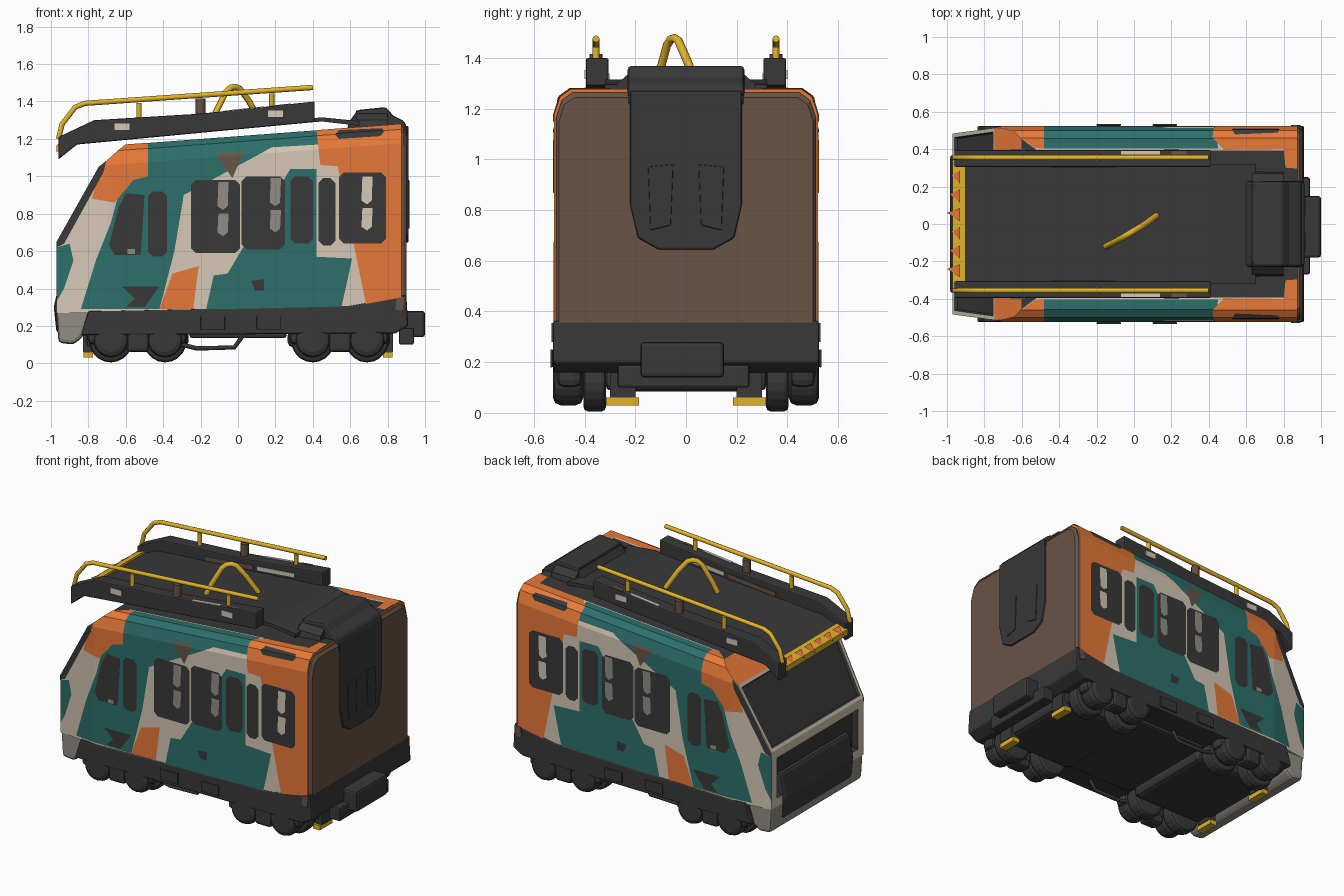
import bpy, bmesh, math
from mathutils import Vector

cube = bpy.data.objects.get("Cube")
if cube:
    bpy.data.objects.remove(cube, do_unlink=True)


def material(name, r, g, b):
    m = bpy.data.materials.new(name)
    m.use_nodes = True
    m.diffuse_color = (r, g, b, 1)
    bsdf = m.node_tree.nodes["Principled BSDF"]
    bsdf.inputs["Base Color"].default_value = (r, g, b, 1)
    bsdf.inputs["Roughness"].default_value = 0.7
    return m


TEAL = material("teal", 0.026, 0.16, 0.145)
ORANGE = material("orange", 0.85, 0.2, 0.042)
BEIGE = material("beige", 0.66, 0.57, 0.46)
DARK = material("charcoal", 0.04, 0.04, 0.04)
BROWN = material("brown", 0.14, 0.087, 0.06)
YELLOW = material("yellow", 0.76, 0.45, 0.022)
GREY = material("warm grey", 0.29, 0.265, 0.23)


def finish(name, bm, *mats):
    me = bpy.data.meshes.new(name)
    bm.to_mesh(me)
    bm.free()
    ob = bpy.data.objects.new(name, me)
    bpy.context.collection.objects.link(ob)
    for m in mats:
        me.materials.append(m)
    return ob


def prism(name, pts, axis, lo, hi, mat, bevel=0.0):
    """Extrude an outline, (x, z) along y or (y, z) along x."""
    bm = bmesh.new()
    place = (lambda a, b, c: (a, c, b)) if axis == 'y' else (lambda a, b, c: (c, a, b))
    face = bm.faces.new([bm.verts.new(place(a, b, lo)) for a, b in pts])
    move = (0, hi - lo, 0) if axis == 'y' else (hi - lo, 0, 0)
    new = bmesh.ops.extrude_face_region(bm, geom=[face])['geom']
    bmesh.ops.translate(bm, vec=move, verts=[v for v in new if isinstance(v, bmesh.types.BMVert)])
    bmesh.ops.recalc_face_normals(bm, faces=bm.faces)
    ob = finish(name, bm, mat)
    if bevel:
        mod = ob.modifiers.new("bevel", 'BEVEL')
        mod.width, mod.segments = bevel, 2
    return ob


def box(name, x, y, z, mat, bevel=0.0):
    outline = [(x[0], z[0]), (x[1], z[0]), (x[1], z[1]), (x[0], z[1])]
    return prism(name, outline, 'y', y[0], y[1], mat, bevel)


def drum(name, x, y, z, r, width, bevel=0.02):
    n = 20
    ring = [(x + r * math.cos(math.tau * i / n), z + r * math.sin(math.tau * i / n)) for i in range(n)]
    return prism(name, ring, 'y', y - width / 2, y + width / 2, DARK, bevel)


def tube(name, pts, r, mat):
    cu = bpy.data.curves.new(name, 'CURVE')
    cu.dimensions, cu.bevel_depth, cu.bevel_resolution = '3D', r, 2
    cu.use_fill_caps = True
    sp = cu.splines.new('POLY')
    sp.points.add(len(pts) - 1)
    for p, co in zip(sp.points, pts):
        p.co = (*co, 1)
    cu.materials.append(mat)
    ob = bpy.data.objects.new(name, cu)
    bpy.context.collection.objects.link(ob)


# Body shell rules: sloping roofline, rounded shoulder, tapered nose
SLOPE, NOSE, BEND, TAIL = 0.075, -0.97, -0.7, 0.875
SHOULDER = [(0.1, 0.52), (0.03, 0.497), (0.0, 0.455)]
CUTS = [((NOSE, 0.65), (-0.745, 1.05)), ((-0.745, 1.05), (-0.61, 1.16))]


def roof(x):
    return 1.276 + SLOPE * (x - 0.86)


def taper(x):
    return 1 - 0.07 * max(0, (BEND - x) / (BEND - NOSE))


def cut_nose(bm, fill):
    for (ax, az), (bx, bz) in CUTS:
        res = bmesh.ops.bisect_plane(bm, geom=bm.verts[:] + bm.edges[:] + bm.faces[:], plane_co=(ax, 0, az),
                                     plane_no=(az - bz, 0, bx - ax), clear_outer=True)
        if fill:
            edges = [e for e in res['geom_cut'] if isinstance(e, bmesh.types.BMEdge)]
            bmesh.ops.contextual_create(bm, geom=edges)


def loft(stations, scale, bottom):
    bm = bmesh.new()
    rings = []
    for x, s in zip(stations, scale):
        half = [(0.52, bottom)] + [(y, roof(x) - d) for d, y in SHOULDER]
        ring = half + [(-y, z) for y, z in reversed(half)]
        rings.append([bm.verts.new((x, y * s * taper(x), bottom + (z - bottom) * s)) for y, z in ring])
    for a, b in zip(rings, rings[1:]):
        for i in range(len(a)):
            j = (i + 1) % len(a)
            bm.faces.new((a[i], a[j], b[j], b[i]))
    bm.faces.new(rings[0])
    bm.faces.new(rings[-1])
    bmesh.ops.recalc_face_normals(bm, faces=bm.faces)
    return bm


# Body with a shallow dark windscreen, hollowed nose and dark roof
bm = loft((NOSE, BEND, TAIL), (1, 1, 1), 0.27)
cut_nose(bm, True)
bmesh.ops.recalc_face_normals(bm, faces=bm.faces)
bm.normal_update()
for f in bm.faces:
    n = f.normal
    f.material_index = 1 if n.z > 0.98 else 2 if n.x > 0.9 or (n.x < -0.4 and n.z > 0.6) else 0
screen = [f for f in bm.faces if f.normal.x < -0.8 and f.normal.z > 0.3]
nose = [f for f in bm.faces if f.normal.x < -0.95]
for faces, rim, depth in ((screen, 0.03, -0.015), (nose, 0.08, -0.04)):
    bmesh.ops.inset_region(bm, faces=faces, thickness=rim)
    walls = bmesh.ops.inset_region(bm, faces=faces, thickness=0.01, depth=depth)['faces']
    for f in faces + walls:
        f.material_index = 1
finish("body", bm, BEIGE, DARK, ORANGE)
finish("rear_wall", loft((TAIL - 0.01, 0.885, 0.9), (0.985, 0.985, 0.965), 0.3), BROWN)


def skin(name, pts, mat, lift):
    """Lay an (x, height) outline on both flanks; heights past the roofline fold inward."""
    for side, tag in ((1, "left"), (-1, "right")):
        bm = bmesh.new()
        bm.faces.new([bm.verts.new((x, 0, v)) for x, v in pts])
        bmesh.ops.triangulate(bm, faces=bm.faces[:])
        cut_nose(bm, False)
        folds = [((0, 0, roof(0) - d), (-SLOPE, 0, 1)) for d, _ in SHOULDER] + [((BEND, 0, 0), (1, 0, 0))]
        for co, no in folds:
            bmesh.ops.bisect_plane(bm, geom=bm.verts[:] + bm.edges[:] + bm.faces[:], plane_co=co, plane_no=no)
        for v in bm.verts:
            x, d = v.co.x, roof(v.co.x) - v.co.z
            y, z = 0.52, v.co.z
            for (d0, y0), (d1, y1) in zip(SHOULDER, SHOULDER[1:]):
                if d < d0:
                    y = y0 + (y1 - y0) * (d0 - d) / (d0 - d1)
            if d < 0:
                y, z = 0.455 + d, roof(x)
            up = lift if d < 0.05 else 0
            v.co = Vector((x, side * (y * taper(x) + lift), z + up))
        bmesh.ops.recalc_face_normals(bm, faces=bm.faces)
        if sum((f.normal.y * f.calc_area() for f in bm.faces)) * side < 0:
            bmesh.ops.reverse_faces(bm, faces=bm.faces[:])
        finish(tag + "_" + name, bm, mat)


# Painted flank pattern
skin("base_paint", [(NOSE, 0.28), (TAIL, 0.28), (TAIL, 1.34), (NOSE, 1.2)], BEIGE, 0.001)
skin("upper_teal", [(-0.84, 0.29), (-0.76, 0.55), (-0.68, 0.75), (-0.64, 0.9), (-0.55, 0.97), (-0.48, 1.0),
                    (-0.48, 1.23), (0.45, 1.3), (0.43, 1.17), (0.1, 1.15), (-0.23, 1.11), (-0.29, 0.9),
                    (-0.34, 0.6), (-0.42, 0.29)], TEAL, 0.003)
skin("lower_teal", [(-0.17, 0.29), (-0.13, 0.47), (0.1, 0.5), (0.18, 0.57), (0.27, 0.58), (0.28, 1.04),
                    (0.42, 1.04), (0.42, 0.57), (0.61, 0.56), (0.58, 0.42), (0.55, 0.29)], TEAL, 0.003)
skin("nose_teal", [(NOSE, 0.33), (-0.93, 0.4), (-0.88, 0.55), (-0.9, 0.64), (NOSE, 0.62)], TEAL, 0.003)
skin("pillar_trim", [(NOSE, 0.62), (-0.93, 0.64), (-0.72, 1.02), (-0.7, 1.1), (NOSE, 0.8)], DARK, 0.005)
skin("front_orange", [(-0.78, 0.88), (-0.66, 0.86), (-0.56, 0.98), (-0.48, 1.0), (-0.48, 1.23), (-0.7, 1.21)],
     ORANGE, 0.004)
skin("low_orange", [(-0.42, 0.29), (-0.24, 0.29), (-0.21, 0.52), (-0.35, 0.48)], ORANGE, 0.004)
skin("rear_orange", [(0.69, 0.29), (TAIL, 0.29), (TAIL, 1.44), (0.81, 1.43), (0.8, 1.33), (0.48, 1.31),
                     (0.42, 1.24), (0.44, 1.06), (0.6, 1.05), (0.79, 1.06), (0.8, 0.65), (0.72, 0.6)], ORANGE, 0.004)
skin("brown_patch", [(-0.12, 1.12), (0.03, 1.13), (-0.03, 0.99)], BROWN, 0.005)
skin("dark_patch", [(-0.6, 0.3), (-0.55, 0.35), (-0.62, 0.41), (-0.42, 0.41), (-0.5, 0.3)], DARK, 0.005)
skin("small_patch", [(0.07, 0.44), (0.14, 0.45), (0.14, 0.39), (0.09, 0.39)], DARK, 0.005)
skin("shoulder_vent", [(0.52, 1.215), (0.54, 1.2), (0.76, 1.215), (0.78, 1.23), (0.77, 1.25), (0.54, 1.24)],
     DARK, 0.007)

# Windows and the pale seats behind them
skin("cab_window", [(-0.69, 0.63), (-0.66, 0.58), (-0.52, 0.58), (-0.5, 0.9), (-0.6, 0.91), (-0.64, 0.83)],
     DARK, 0.006)
skin("cab_glint", [(-0.59, 0.585), (-0.55, 0.585), (-0.55, 0.61), (-0.59, 0.61)], GREY, 0.008)
WINDOWS = [(-0.48, -0.38, 0.57, 0.92), (-0.25, 0.01, 0.59, 0.98), (0.02, 0.25, 0.61, 1.0),
           (0.28, 0.4, 0.64, 1.0), (0.43, 0.52, 0.63, 0.99), (0.54, 0.79, 0.64, 1.02)]
for i, (a, b, lo, hi) in enumerate(WINDOWS):
    c = 0.025
    skin(f"window_{i}", [(a, lo + c), (a + c, lo), (b - c, lo), (b, lo + c), (b, hi - c), (b - c, hi),
                         (a + c, hi), (a, hi - c)], DARK, 0.006)
for i, (x, z) in enumerate(((-0.08, 0.62), (0.2, 0.64), (0.69, 0.65))):
    for lo, hi in ((0.06, 0.18), (0.2, 0.35)):
        skin(f"seat_glint_{i}", [(x - 0.03, z + lo + 0.02), (x, z + lo), (x + 0.025, z + lo + 0.02), (x + 0.03, z + hi),
                                 (x - 0.025, z + hi)], BEIGE if i == 2 else GREY, 0.008)

# Underframe, nose base and couplers
prism("skirt", [(-0.84, 0.15), (-0.8, 0.28), (0.6, 0.31), (0.9, 0.365), (0.91, 0.2), (0.84, 0.16)],
      'y', -0.525, 0.525, DARK, 0.01)
prism("nose_base", [(-0.88, 0.1), (-0.96, 0.11), (-0.972, 0.29), (-0.78, 0.29), (-0.83, 0.14)],
      'y', -0.485, 0.485, GREY, 0.02)
prism("nose_block", [(-0.97, 0.16), (-0.985, 0.3), (-0.95, 0.46), (-0.88, 0.46), (-0.88, 0.16)],
      'y', -0.37, 0.37, DARK, 0.02)
box("rear_coupler", (0.88, 1.0), (-0.18, 0.15), (0.14, 0.28), DARK, 0.015)
box("coupler_plate", (0.86, 0.94), (-0.27, 0.25), (0.1, 0.19), DARK, 0.01)
box("belly", (-0.26, 0.26), (-0.36, 0.36), (0.135, 0.18), DARK, 0.015)
for s in (-1, 1):
    prism("skirt_corner", [(0.84, 0.29), (0.88, 0.28), (0.89, 0.355), (0.85, 0.35)],
          'y', s * 0.524, s * 0.53, BROWN)
    tube("brake_pipe", [(-0.3, s * 0.4, 0.1), (-0.22, s * 0.4, 0.08), (-0.02, s * 0.4, 0.085), (0.02, s * 0.4, 0.14)],
         0.012, DARK)
    for x in (-0.2, 0.1):
        box("skirt_hatch", (x, x + 0.13), (s * 0.53 - 0.005, s * 0.53 + 0.005), (0.18, 0.25), DARK, 0.003)

# Bogies with wheels, axle boxes and yellow step plates
for end, cx in (("front", -0.535), ("rear", 0.545)):
    box(end + "_bogie", (cx - 0.28, cx + 0.27), (-0.32, 0.32), (0.085, 0.18), DARK, 0.03)
    for s, tag in ((1, "left"), (-1, "right")):
        part = f"{end}_{tag}_"
        box(part + "side_frame", (cx - 0.27, cx + 0.26), (s * 0.46 - 0.05, s * 0.46 + 0.05), (0.1, 0.22), DARK, 0.03)
        box(part + "spring_box", (cx - 0.06, cx + 0.06), (s * 0.47 - 0.05, s * 0.47 + 0.05), (0.06, 0.2), DARK, 0.02)
        for k in (-0.145, 0.145):
            drum(part + "wheel", cx + k, s * 0.36, 0.12, 0.115, 0.09)
            drum(part + "axle_box", cx + k, s * 0.465, 0.125, 0.095, 0.12, 0.03)
        ex = math.copysign(0.8, cx)
        box(part + "step", (ex - 0.025, ex + 0.025), (s * 0.25 - 0.065, s * 0.25 + 0.065), (0.03, 0.06), YELLOW)
        box(part + "step_bracket", (ex - 0.03, ex + 0.03), (s * 0.25 - 0.05, s * 0.25 + 0.05), (0.06, 0.17), DARK)

# Roof deck, rear hump and rear panel
prism("roof_deck", [(-0.95, 1.13), (-0.8, 1.195), (0.45, 1.293), (0.65, 1.27), (0.65, 1.295), (0.45, 1.315),
                    (-0.8, 1.222), (-0.95, 1.16)], 'y', -0.32, 0.32, DARK)
prism("roof_hump", [(0.58, 1.25), (0.6, 1.3), (0.64, 1.355), (0.79, 1.37), (0.83, 1.325), (0.89, 1.295),
                    (0.91, 1.24), (0.9, 1.2)], 'y', -0.23, 0.23, DARK, 0.015)
prism("hump_shoulder", [(-0.28, 1.26), (0.28, 1.26), (0.27, 1.3), (0.21, 1.352), (-0.21, 1.352), (-0.27, 1.3)],
      'x', 0.63, 0.8, DARK)
prism("rear_panel", [(-0.22, 1.27), (-0.22, 0.82), (-0.19, 0.69), (-0.11, 0.645), (0.11, 0.645), (0.19, 0.69),
                     (0.22, 0.82), (0.22, 1.27)], 'x', 0.88, 0.912, DARK, 0.008)
for s in (-1, 1):
    prism("rear_slot", [(s * 0.06, 0.74), (s * 0.14, 0.72), (s * 0.15, 0.97), (s * 0.05, 0.98)],
          'x', 0.9, 0.917, DARK, 0.004)

# Yellow roof lip with orange ragged teeth
prism("roof_lip", [(-0.97, 1.13), (-0.9, 1.16), (-0.9, 1.195), (-0.97, 1.168)], 'y', -0.32, 0.32, YELLOW)
for i in range(6):
    y = -0.25 + 0.1 * i
    bm = bmesh.new()
    bm.faces.new([bm.verts.new(p) for p in ((-0.93, y + 0.035, 1.193), (-1.0 + 0.012 * (i % 3), y + 0.01, 1.162),
                                            (-0.93, y - 0.035, 1.193))])
    finish("lip_tooth", bm, ORANGE)

# Roof side beams with lamps, faded patches, handrails and posts
for s, tag in ((1, "left"), (-1, "right")):
    prism(tag + "_roof_beam", [(-0.96, 1.09), (-0.86, 1.17), (0.41, 1.29), (0.41, 1.4), (-0.2, 1.335),
                               (-0.77, 1.3), (-0.96, 1.21)], 'y', s * 0.35 - 0.045, s * 0.35 + 0.045, DARK, 0.008)
    for x, z in ((-0.62, 1.265), (0.2, 1.335)):
        box(tag + "_beam_lamp", (x - 0.04, x + 0.04), (s * 0.396 - 0.004, s * 0.396 + 0.004), (z - 0.018, z + 0.018), BEIGE)
    for a, b, mat in ((-0.07, 0.14, BEIGE), (0.2, 0.28, BROWN)):
        top = [(x, 1.359 + 0.1066 * x) for x in (a, b)]
        prism(tag + "_beam_patch", top + [(x, z - 0.006) for x, z in reversed(top)], 'y', s * 0.372, s * 0.39, mat)
    for a, b, mat in ((-0.45, -0.1, BROWN), (-0.07, 0.2, BEIGE)):
        low = [(x, 1.295 + 0.095 * x) for x in (a, b)]
        prism(tag + "_inner_patch", low + [(x, z + 0.025) for x, z in reversed(low)], 'y', s * 0.302, s * 0.308, mat)
    y = s * 0.355
    tube(tag + "_handrail", [(0.4, y, 1.475), (-0.82, y, 1.39), (-0.87, y, 1.37), (-0.94, y, 1.28),
                             (-0.96, y, 1.2)], 0.014, YELLOW)
    for x, r, mat in ((-0.53, 0.014, YELLOW), (-0.2, 0.026, BROWN), (0.18, 0.014, YELLOW)):
        tube(tag + "_rail_post", [(x, y, 1.28), (x, y, 1.43 + 0.07 * x)], r, mat)

# Arched bow on the deck
tube("roof_bow", [(-0.15, -0.12, 1.27), (-0.12, -0.105, 1.34), (-0.065, -0.075, 1.45), (-0.04, -0.06, 1.474),
                  (-0.015, -0.045, 1.478), (0.01, -0.03, 1.468), (0.06, 0.0, 1.4), (0.12, 0.045, 1.29)],
     0.017, YELLOW)
